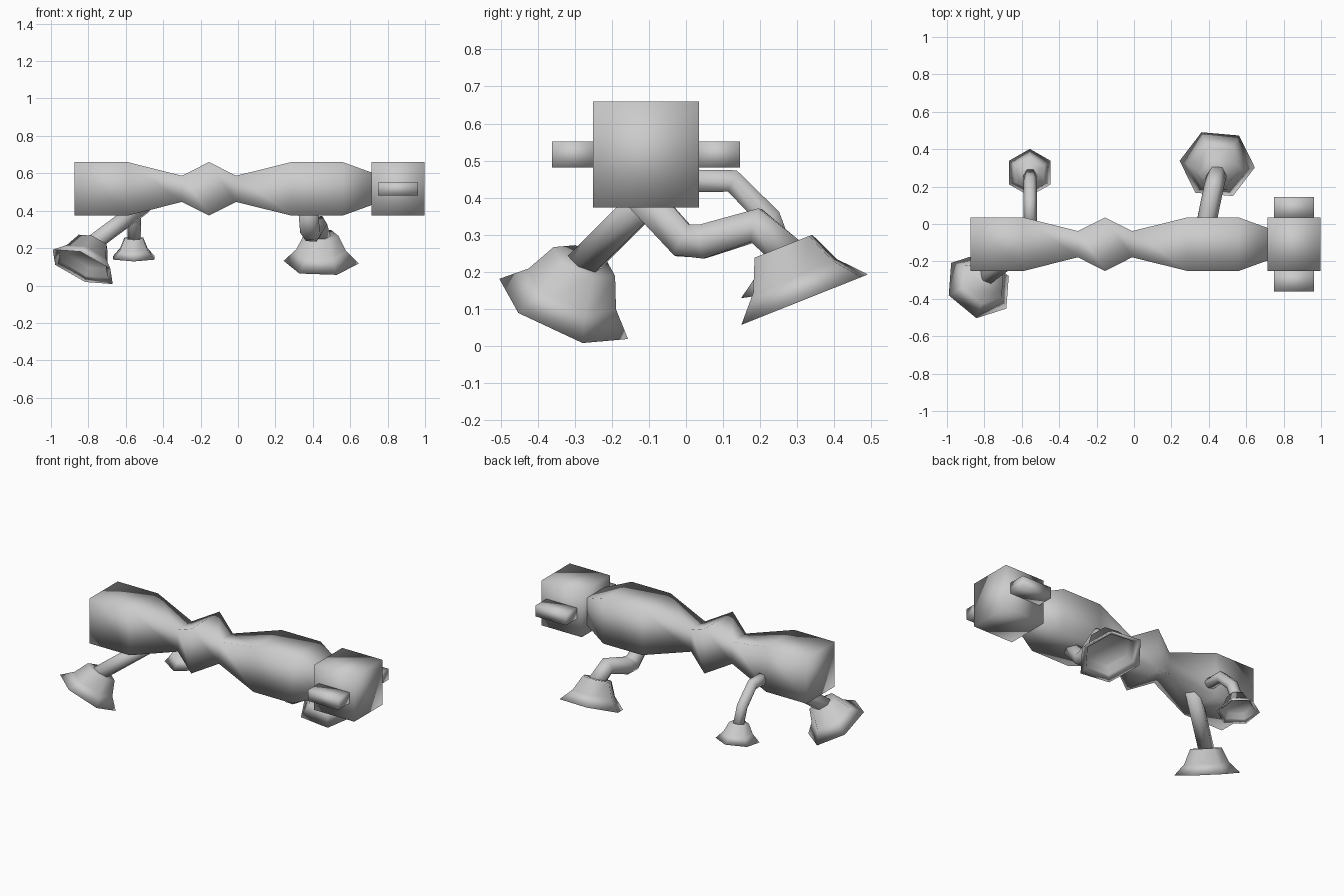
import bpy, bmesh, math
from mathutils import Vector

if "Cube" in bpy.data.objects:
    bpy.data.objects.remove(bpy.data.objects["Cube"])


def finish(name, bm):
    bmesh.ops.recalc_face_normals(bm, faces=bm.faces)
    me = bpy.data.meshes.new(name)
    bm.to_mesh(me)
    bm.free()
    for p in me.polygons:
        p.use_smooth = True
    ob = bpy.data.objects.new(name, me)
    bpy.context.collection.objects.link(ob)
    return ob


def loft(name, rings, sides, ref, phase=0.0):
    """Skin polygon rings given as (centre, normal, radius) and cap both ends."""
    bm = bmesh.new()
    loops = []
    for c, n, r in rings:
        c, n, u = Vector(c), Vector(n).normalized(), Vector(ref)
        u = (u - n * u.dot(n)).normalized()
        w = n.cross(u)
        angles = [phase + 2 * math.pi * i / sides for i in range(sides)]
        loops.append([bm.verts.new(c + r * (u * math.cos(a) + w * math.sin(a))) for a in angles])
    for a, b in zip(loops, loops[1:]):
        for i in range(sides):
            j = (i + 1) % sides
            bm.faces.new((a[i], a[j], b[j], b[i]))
    bm.faces.new(loops[0])
    bm.faces.new(loops[-1])
    return finish(name, bm)


def box(name, centre, size):
    bm = bmesh.new()
    bmesh.ops.create_cube(bm, size=1)
    bmesh.ops.scale(bm, vec=size, verts=bm.verts)
    bmesh.ops.translate(bm, vec=centre, verts=bm.verts)
    return finish(name, bm)


def leg(name, points, radius, ref):
    pts = [Vector(p) for p in points]
    rings = []
    for i, p in enumerate(pts):
        d = Vector()
        if i > 0:
            d += (p - pts[i - 1]).normalized()
        if i < len(pts) - 1:
            d += (pts[i + 1] - p).normalized()
        rings.append((p, d, radius))
    return loft(name, rings, 6, ref)


def foot(name, rim, axis, height, top_r, rim_r, heading):
    """Hexagonal flared cup with a thin brim and a hollow underside."""
    rim, axis = Vector(rim), Vector(axis).normalized()
    profile = [(top_r, 1.0), (rim_r * 0.78, 0.13), (rim_r, 0.0), (rim_r * 0.62, 0.5)]
    rings = [(rim - axis * height * h, axis, r) for r, h in profile]
    a = math.radians(heading)
    return loft(name, rings, 6, (math.cos(a), math.sin(a), 0))


CY, CZ = -0.108, 0.517

# Square body, pinched around a waist bulge and at the neck
stations = [(-0.875, 0.143), (-0.59, 0.143), (-0.3, 0.07), (-0.155, 0.143),
            (-0.01, 0.07), (0.285, 0.143), (0.56, 0.143), (0.72, 0.085)]
loft("body", [((x, CY, CZ), (1, 0, 0), h * math.sqrt(2)) for x, h in stations],
     4, (0, 1, 0), math.pi / 4)

# Head and side ears
box("head", (0.855, CY, CZ), (0.285, 0.286, 0.286))
for side, label in ((-1, "front"), (1, "back")):
    box(label + "_ear", (0.855, CY + side * 0.193, CZ), (0.215, 0.12, 0.07))

# Front rear-corner leg
leg("splayed_leg", [(-0.5, -0.07, 0.43), (-0.79, -0.285, 0.215)], 0.048, (0, 0, 1))
foot("splayed_foot", (-0.83, -0.33, 0.1), (-0.37, -0.37, -0.85), 0.15, 0.092, 0.192, -103)

# Bent leg near the head
leg("zigzag_leg", [(0.375, -0.12, 0.405), (0.385, -0.01, 0.285), (0.395, 0.045, 0.282),
                   (0.425, 0.19, 0.325), (0.445, 0.275, 0.25)], 0.053, (1, 0, 0))
foot("zigzag_foot", (0.445, 0.32, 0.125), (0, 0.37, -0.93), 0.155, 0.092, 0.202, 113)

# Small leg at the back
leg("small_leg", [(-0.555, -0.02, 0.445), (-0.555, 0.125, 0.445),
                  (-0.555, 0.225, 0.345), (-0.555, 0.265, 0.235)], 0.036, (1, 0, 0))
foot("small_foot", (-0.557, 0.275, 0.148), (0, 0.15, -0.99), 0.105, 0.058, 0.128, 90)
